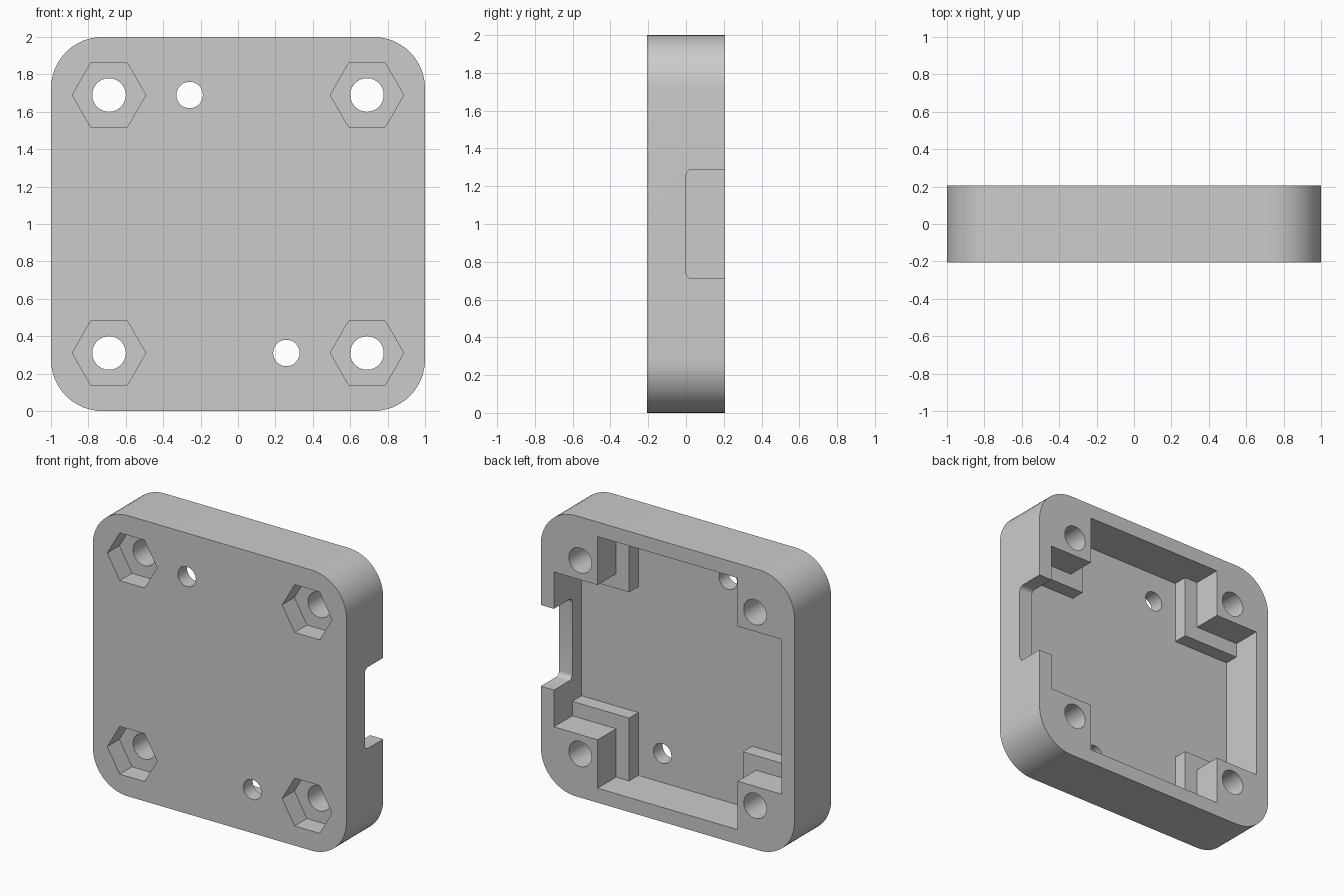
import bpy, bmesh
from math import cos, sin, pi, radians

cube = bpy.data.objects.get("Cube")
if cube:
    bpy.data.objects.remove(cube)

MM = 1 / 29            # the part is drawn in millimetres, 58 across
HALF, BACK, FRONT = 29, 6, -6
POST = 20              # screw post offset from the centre

grey = bpy.data.materials.new("plain grey")
grey.use_nodes = True
colour = (0.6, 0.6, 0.6, 1)
grey.diffuse_color = colour
grey.node_tree.nodes["Principled BSDF"].inputs["Base Color"].default_value = colour


def prism(name, outline, start, end, axis="y"):
    """Extrude a closed outline along y (points are x, z) or x (points are y, z)."""
    def place(a, b, depth):
        p = (a, depth, b) if axis == "y" else (depth, a, b)
        return (p[0] * MM, p[1] * MM, p[2] * MM + 1)
    bm = bmesh.new()
    rings = [[bm.verts.new(place(a, b, d)) for a, b in outline] for d in (start, end)]
    bm.faces.new(rings[0])
    bm.faces.new(rings[1])
    n = len(outline)
    for i in range(n):
        j = (i + 1) % n
        bm.faces.new((rings[0][i], rings[0][j], rings[1][j], rings[1][i]))
    bmesh.ops.recalc_face_normals(bm, faces=bm.faces)
    mesh = bpy.data.meshes.new(name)
    bm.to_mesh(mesh)
    bm.free()
    mesh.materials.append(grey)
    obj = bpy.data.objects.new(name, mesh)
    bpy.context.collection.objects.link(obj)
    return obj


def circle(cx, cz, radius, sides):
    return [(cx + radius * cos(2 * pi * i / sides), cz + radius * sin(2 * pi * i / sides))
            for i in range(sides)]


def rounded_square(half, radius, steps=16):
    c = half - radius
    return [(sx * c + radius * cos(q + pi / 2 * i / steps),
             sz * c + radius * sin(q + pi / 2 * i / steps))
            for sx, sz, q in ((1, 1, 0), (-1, 1, pi / 2), (-1, -1, pi), (1, -1, 3 * pi / 2))
            for i in range(steps + 1)]


def cross(inner, outer):
    """Square pocket with its four corners left standing."""
    quarter = [(outer, -inner), (outer, inner), (inner, inner)]
    points = []
    for _ in range(4):
        points += quarter
        quarter = [(-b, a) for a, b in quarter]
    return points


def cut(body, cutter):
    mod = body.modifiers.new(cutter.name, "BOOLEAN")
    mod.operation, mod.solver, mod.object = "DIFFERENCE", "EXACT", cutter
    bpy.context.view_layer.objects.active = body
    bpy.ops.object.modifier_apply(modifier=mod.name)
    bpy.data.objects.remove(cutter)


# Rounded slab
body = prism("case_half", rounded_square(HALF, 8), FRONT, BACK)

# Stepped pocket open at the back, leaving corner posts with a low ledge
cut(body, prism("pocket", cross(16, 26), 0, BACK + 2))
cut(body, prism("pocket_floor", cross(13, 26), FRONT + 3, BACK + 1))

# Cable notch with rounded corners in the left wall
half, r = 8.4, 1
arc = [(r - r * cos(pi / 2 * i / 6), half - r + r * sin(pi / 2 * i / 6)) for i in range(7)]
notch = [(BACK + 2, -half)] + [(y, -z) for y, z in reversed(arc)] + arc + [(BACK + 2, half)]
cut(body, prism("cable_notch", notch, 24, HALF + 2, axis="x"))

# Screw holes with hexagonal nut recesses on the front
for sx in (-1, 1):
    for sz in (-1, 1):
        x, z = sx * POST, sz * POST
        cut(body, prism("nut_recess", circle(x, z, 5.7, 6), FRONT - 2, FRONT + 4))
        cut(body, prism("screw_hole", circle(x, z, 2.6, 40), FRONT - 3, BACK + 3))

# Two small holes through the floor
for s in (-1, 1):
    cut(body, prism("small_hole", circle(s * 7.5, -s * POST, 2.05, 36), FRONT - 2, 0))

bpy.ops.object.select_all(action="DESELECT")
body.select_set(True)
bpy.context.view_layer.objects.active = body
bpy.ops.object.shade_smooth_by_angle(angle=radians(30))
